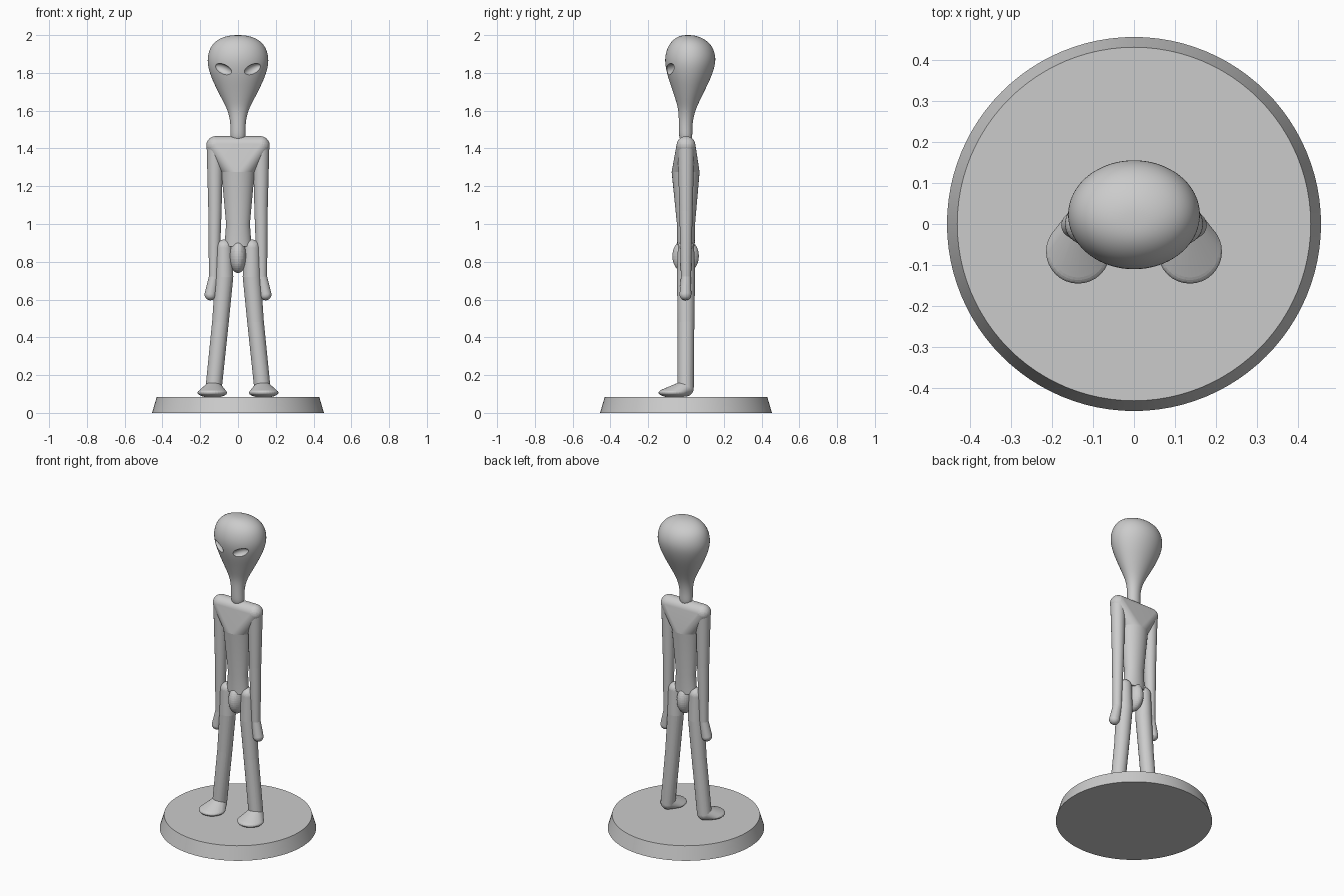
import bpy, bmesh, math
from mathutils import Matrix, Vector

cube = bpy.data.objects.get("Cube")
if cube:
    bpy.data.objects.remove(cube, do_unlink=True)

grey = bpy.data.materials.new("plain grey")
grey.use_nodes = True
COLOUR = (0.6, 0.6, 0.6, 1)
grey.diffuse_color = COLOUR
grey.node_tree.nodes["Principled BSDF"].inputs["Base Color"].default_value = COLOUR


def make(name, bm):
    bmesh.ops.recalc_face_normals(bm, faces=bm.faces)
    mesh = bpy.data.meshes.new(name)
    bm.to_mesh(mesh)
    bm.free()
    mesh.materials.append(grey)
    obj = bpy.data.objects.new(name, mesh)
    bpy.context.collection.objects.link(obj)
    return obj


def activate(obj):
    bpy.ops.object.select_all(action='DESELECT')
    obj.select_set(True)
    bpy.context.view_layer.objects.active = obj


def smooth(obj):
    activate(obj)
    bpy.ops.object.shade_smooth_by_angle(angle=math.radians(35))
    return obj


def ellipsoid(bm, centre, radii, turn=Matrix()):
    matrix = Matrix.Translation(centre) @ turn @ Matrix.Diagonal((*radii, 1))
    return bmesh.ops.create_uvsphere(bm, u_segments=32, v_segments=20,
                                     radius=1, matrix=matrix)


def ring(bm, z, rx, y, ry, sides=32):
    steps = [math.tau * i / sides for i in range(sides)]
    return [bm.verts.new((rx * math.cos(a), y + ry * math.sin(a), z)) for a in steps]


def loft(name, rows):
    bm = bmesh.new()
    rings = [ring(bm, *row) for row in rows]
    for low, high in zip(rings, rings[1:]):
        for i in range(len(low)):
            j = (i + 1) % len(low)
            bm.faces.new((low[i], low[j], high[j], high[i]))
    bm.faces.new(rings[0])
    bm.faces.new(rings[-1])
    return make(name, bm)


def skin(bm):
    # Stretch a convex skin over the points and drop what lies inside
    result = bmesh.ops.convex_hull(bm, input=bm.verts)
    loose = {g for g in result["geom_interior"] + result["geom_unused"]
             if isinstance(g, bmesh.types.BMVert)}
    bmesh.ops.delete(bm, geom=list(loose), context='VERTS')


def limb(name, *balls):
    bm = bmesh.new()
    for centre, radii in balls:
        ellipsoid(bm, centre, radii)
    skin(bm)
    return smooth(make(name, bm))


def ball(x, y, z, r):
    return (x, y, z), (r, r, r)


# Round base
bm = bmesh.new()
bmesh.ops.create_cone(bm, cap_ends=True, segments=96, radius1=0.455, radius2=0.43,
                      depth=0.085, matrix=Matrix.Translation((0, 0, 0.0425)))
smooth(make("base", bm))

# Head and neck: height, half width, centre y, half depth
head = loft("head", [
    (1.43, .042, 0, .036), (1.50, .039, -.003, .035), (1.56, .043, 0, .038),
    (1.61, .058, .006, .047), (1.66, .085, .010, .066), (1.72, .116, .015, .091),
    (1.78, .144, .019, .116), (1.84, .162, .022, .133), (1.89, .162, .023, .135),
    (1.94, .146, .022, .119), (1.975, .112, .018, .088), (1.995, .064, .012, .05),
    (2.0, .02, .01, .016)])
head.modifiers.new("rounding", 'SUBSURF').levels = 2

# Hollow slanted eyes
bm = bmesh.new()
for side in (-1, 1):
    turn = (Matrix.Rotation(side * math.radians(32), 4, 'Z')
            @ Matrix.Rotation(side * math.radians(-23), 4, 'Y'))
    ellipsoid(bm, (side * .077, -.094, 1.817), (.056, .028, .027), turn)
eyes = make("eye_cutter", bm)
eyes.hide_render = True
cut = head.modifiers.new("eye_sockets", 'BOOLEAN')
cut.operation = 'DIFFERENCE'
cut.object = eyes
activate(head)
for modifier in list(head.modifiers):
    bpy.ops.object.modifier_apply(modifier=modifier.name)
bpy.data.objects.remove(eyes, do_unlink=True)
smooth(head)

# Chest stretched between the shoulders and the rib line
bm = bmesh.new()
for side in (-1, 1):
    ellipsoid(bm, (side * .118, 0, 1.415), (.05, .05, .05))
ring(bm, 1.275, .088, -.002, .074)
skin(bm)
smooth(make("chest", bm))

# Belly and pelvis
smooth(loft("belly", [(.88, .072, 0, .046), (1.0, .063, 0, .048),
                      (1.275, .088, -.002, .074)]))
limb("pelvis", ((0, -.002, .83), (.046, .07, .09)))

# Arms, legs and feet on both sides
for side, label in ((1, "left"), (-1, "right")):
    shoulder = ball(side * .122, 0, 1.415, .044)
    elbow = ball(side * .122, 0, 1.07, .035)
    wrist = ball(side * .127, 0, .72, .027)
    hand = ball(side * .146, -.003, .627, .031)
    limb(label + "_upper_arm", shoulder, elbow)
    limb(label + "_forearm", elbow, wrist)
    limb(label + "_hand", wrist, hand)

    hip = ball(side * .073, 0, .875, .043)
    thigh = ball(side * .073, 0, .72, .048)
    knee = ball(side * .093, 0, .48, .044)
    ankle = ball(side * .129, -.002, .13, .043)
    toes = (side * .136, -.067, .107), (.078, .078, .026)
    limb(label + "_hip", hip, thigh)
    limb(label + "_thigh", thigh, knee)
    limb(label + "_shin", knee, ankle)
    limb(label + "_foot", ankle, toes)
